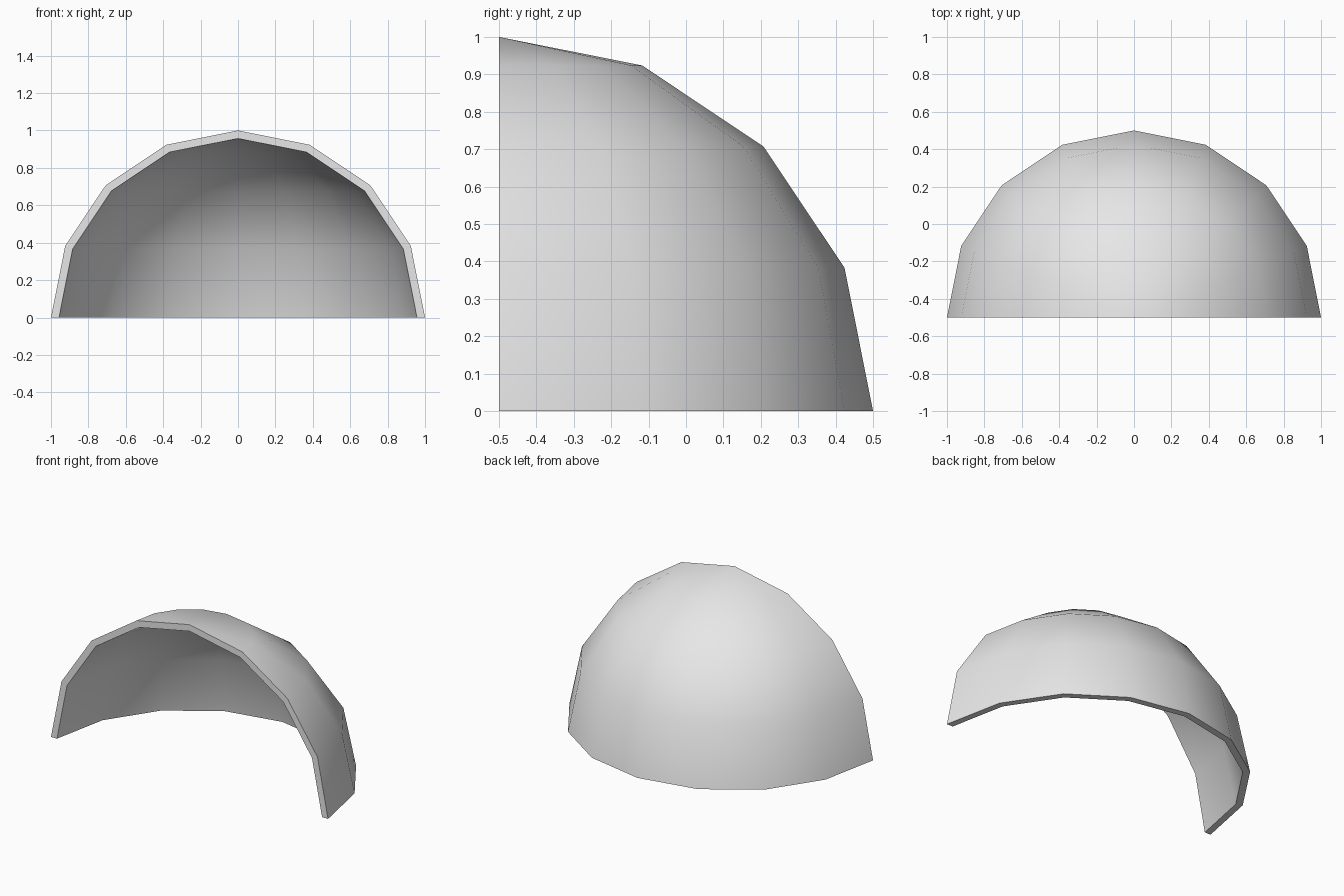
import bpy
import bmesh
from math import radians
from mathutils import Matrix

cube = bpy.data.objects.get("Cube")
if cube:
    bpy.data.objects.remove(cube, do_unlink=True)

THICKNESS = 0.043

# Outer skin: the back upper quarter of a sphere
bm = bmesh.new()
bmesh.ops.create_uvsphere(bm, u_segments=16, v_segments=8, radius=1)
cut_off = [v for v in bm.verts if v.co.y < -0.001 or v.co.z < -0.001]
bmesh.ops.delete(bm, geom=cut_off, context='VERTS')

# Inner skin: a smaller copy facing inward
outer_verts = list(bm.verts)
outer_faces = list(bm.faces)
rim = [e for e in bm.edges if e.is_boundary]
inner = {v: bm.verts.new(v.co * (1 - THICKNESS)) for v in outer_verts}
for face in outer_faces:
    bm.faces.new([inner[v] for v in reversed(face.verts)])

# Flat rims joining the skins along the front arch and the base
for edge in rim:
    a, b = edge.verts
    bm.faces.new((a, b, inner[b], inner[a]))

bmesh.ops.recalc_face_normals(bm, faces=bm.faces)
bmesh.ops.transform(bm, matrix=Matrix.Translation((0, -0.5, 0)), verts=bm.verts)
mesh = bpy.data.meshes.new("quarter_dome_shell")
bm.to_mesh(mesh)
bm.free()
shell = bpy.data.objects.new("quarter_dome_shell", mesh)
bpy.context.collection.objects.link(shell)

# Plain grey material
grey = bpy.data.materials.new("light_grey")
grey.use_nodes = True
colour = (0.8, 0.8, 0.8, 1)
grey.diffuse_color = colour
for node in grey.node_tree.nodes:
    if node.type == 'BSDF_PRINCIPLED':
        node.inputs["Base Color"].default_value = colour
mesh.materials.append(grey)

# Smooth skins with crisp rims
bpy.ops.object.select_all(action='DESELECT')
shell.select_set(True)
bpy.context.view_layer.objects.active = shell
bpy.ops.object.shade_smooth_by_angle(angle=radians(35))
